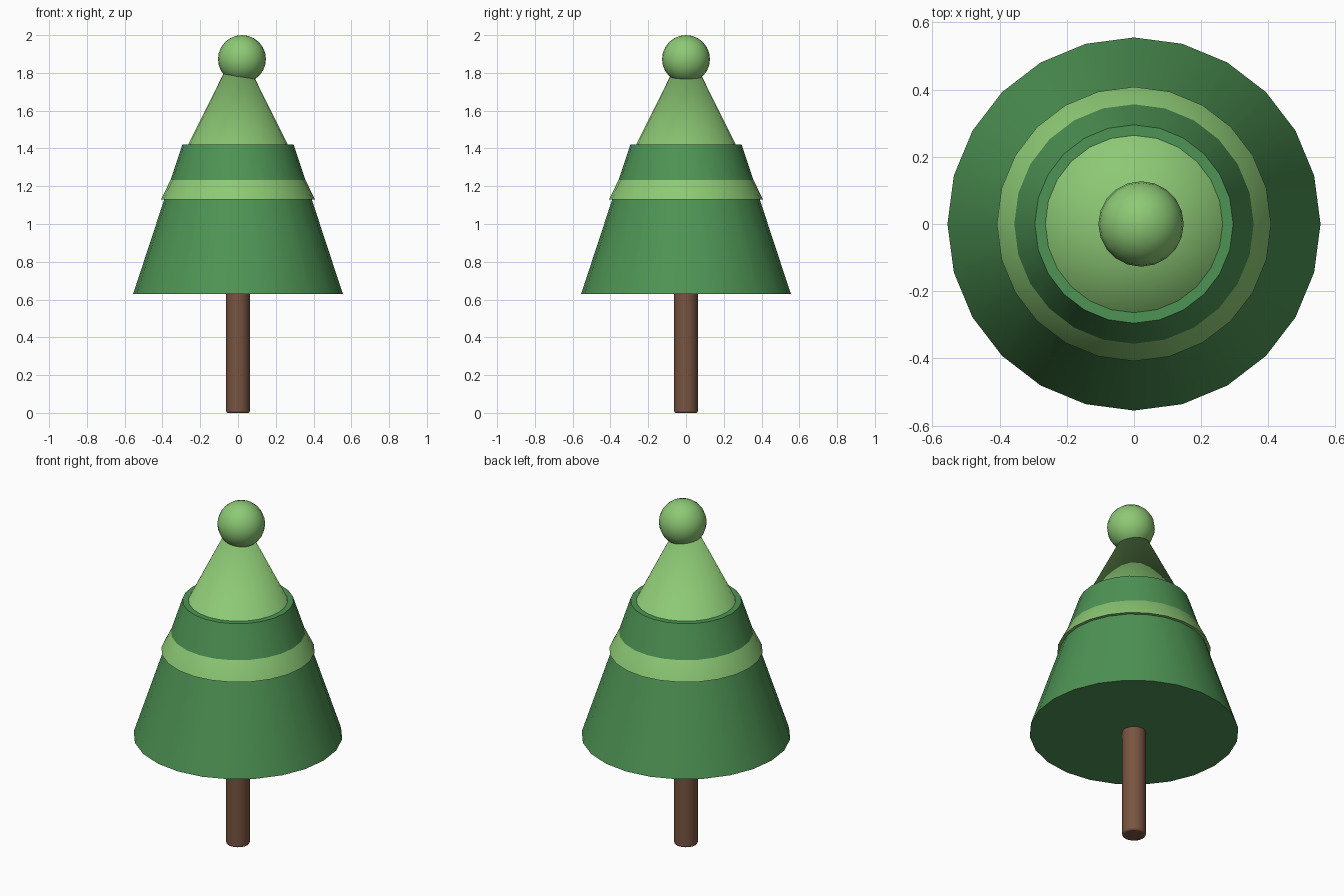
import bpy
import bmesh
from math import radians

# Remove the default cube
cube = bpy.data.objects.get("Cube")
if cube:
    bpy.data.objects.remove(cube, do_unlink=True)


def make_material(name, rgb):
    mat = bpy.data.materials.new(name)
    mat.use_nodes = True
    mat.diffuse_color = (*rgb, 1)
    mat.node_tree.nodes["Principled BSDF"].inputs["Base Color"].default_value = (*rgb, 1)
    return mat


def finish(obj, name, mat):
    """Name, colour and smooth the part while keeping its rims sharp."""
    obj.name = obj.data.name = name
    obj.data.materials.append(mat)
    bpy.ops.object.shade_smooth_by_angle(angle=radians(35))
    return obj


def cone(name, mat, bottom, top, r_bottom, r_top, sides=24):
    bpy.ops.mesh.primitive_cone_add(
        vertices=sides, radius1=r_bottom, radius2=r_top,
        depth=top - bottom, location=(0, 0, (bottom + top) / 2))
    return finish(bpy.context.object, name, mat)


dark_green = make_material("dark green", (0.076, 0.296, 0.089))
light_green = make_material("light green", (0.266, 0.584, 0.178))
brown = make_material("bark brown", (0.19, 0.089, 0.052))

# Trunk with softened ends
trunk = cone("trunk", brown, 0, 0.68, 0.063, 0.063)
bm = bmesh.new()
bm.from_mesh(trunk.data)
rims = [e for e in bm.edges if abs(e.verts[0].co.z - e.verts[1].co.z) < 0.001]
bmesh.ops.bevel(bm, geom=rims, offset=0.008, segments=2, profile=0.5, affect='EDGES')
bm.to_mesh(trunk.data)
bm.free()

# Foliage: a wide truncated cone pierced by a steeper light cone,
# whose lower skirt shows as a band and whose tip rises out of the top
cone("lower_foliage", dark_green, 0.63, 1.42, 0.555, 0.295)
cone("upper_foliage", light_green, 1.13, 1.95, 0.408, 0)

# Ball on the tip, slightly off centre
bpy.ops.mesh.primitive_uv_sphere_add(
    segments=20, ring_count=12, radius=0.127, location=(0.021, 0, 1.873))
finish(bpy.context.object, "top_ball", light_green)
